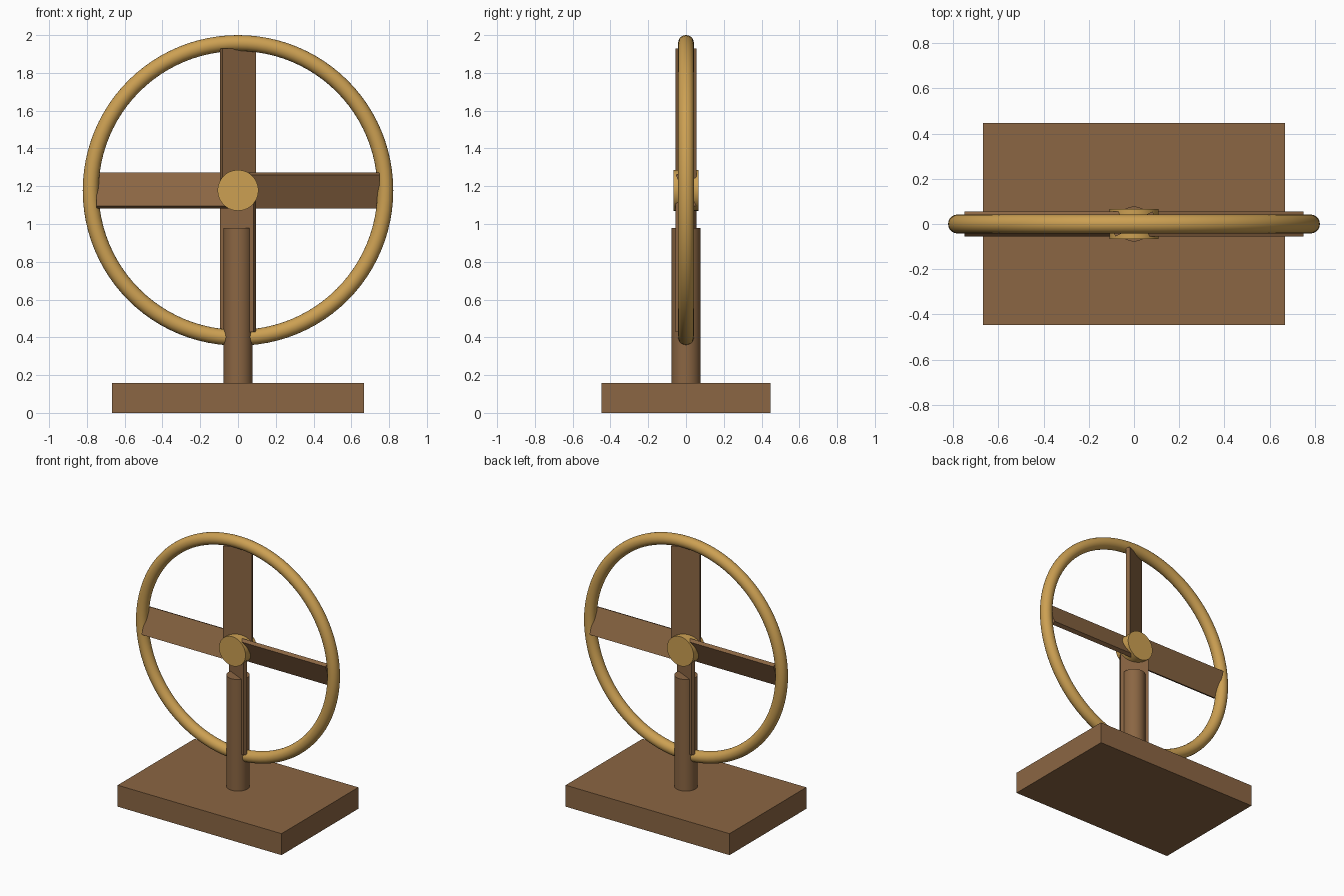
import bpy, math
from mathutils import Matrix, Vector

if "Cube" in bpy.data.objects:
    bpy.data.objects.remove(bpy.data.objects["Cube"])

HUB_Z = 1.178


def material(name, rgb):
    m = bpy.data.materials.new(name)
    m.diffuse_color = (*rgb, 1)
    m.use_nodes = True
    m.node_tree.nodes["Principled BSDF"].inputs["Base Color"].default_value = m.diffuse_color
    return m


wood = material("brown wood", (0.258, 0.133, 0.056))
brass = material("golden brass", (0.604, 0.350, 0.085))


def finish(name, mat, smooth=False):
    ob = bpy.context.object
    ob.name = name
    ob.data.materials.append(mat)
    if smooth:
        bpy.ops.object.shade_smooth_by_angle(angle=math.radians(35))
    return ob


def box(name, size, mat, matrix):
    bpy.ops.mesh.primitive_cube_add(size=1)
    ob = finish(name, mat)
    ob.data.transform(matrix @ Matrix.Diagonal((*size, 1)))
    return ob


# Base slab
box("base", (1.336, 0.894, 0.158), wood, Matrix.Translation((0, 0, 0.079)))

# Round post, rising through the rim
bpy.ops.mesh.primitive_cylinder_add(vertices=48, radius=0.077, depth=0.83,
                                    location=(0, 0, 0.565))
finish("post", wood, True)

# Wheel rim
bpy.ops.mesh.primitive_torus_add(major_radius=0.78, minor_radius=0.042,
                                 major_segments=96, minor_segments=20,
                                 location=(0, 0, HUB_Z),
                                 rotation=(math.pi / 2, 0, 0))
finish("rim", brass, True)

# Hub disc
bpy.ops.mesh.primitive_cylinder_add(vertices=48, radius=0.108, depth=0.134,
                                    location=(0, 0, HUB_Z),
                                    rotation=(math.pi / 2, 0, 0))
finish("hub", brass, True)

# Four pitched blades, each turned a quarter about the hub axis
for i, side in enumerate(("right", "bottom", "left", "top")):
    turn = Matrix.Rotation(i * math.pi / 2, 4, 'Y')
    pitch = Matrix.Rotation(math.radians(25), 4, 'X')
    place = (Matrix.Translation((0, 0, HUB_Z)) @ turn
             @ Matrix.Translation((0.40, 0, 0)) @ pitch)
    box(side + "_blade", (0.70, 0.03, 0.195), wood, place)
